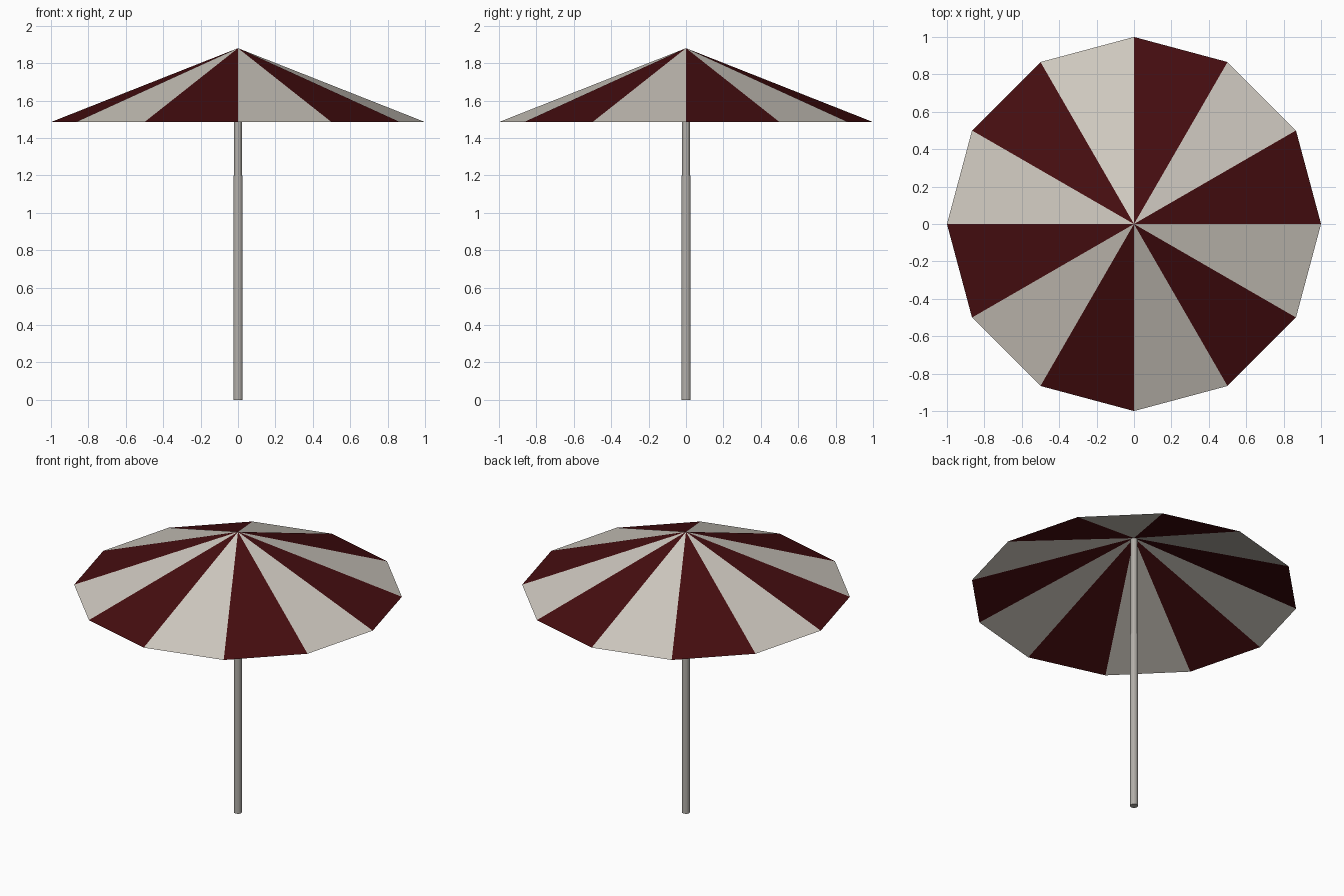
import bpy, bmesh
from math import cos, sin, pi

if "Cube" in bpy.data.objects:
    bpy.data.objects.remove(bpy.data.objects["Cube"])

PANELS, RADIUS, RIM_Z, APEX_Z = 12, 1.0, 1.485, 1.88


def material(name, color):
    m = bpy.data.materials.new(name)
    m.diffuse_color = color
    m.use_nodes = True
    m.node_tree.nodes["Principled BSDF"].inputs["Base Color"].default_value = m.diffuse_color
    return m


red = material("dark_red_fabric", (0.06, 0.004, 0.005, 1))
cream = material("cream_fabric", (0.62, 0.58, 0.52, 1))
metal = material("pole_metal", (0.45, 0.43, 0.40, 1))

# Canopy: open twelve-sided cone with alternating panels
bm = bmesh.new()
apex = bm.verts.new((0, 0, APEX_Z))
rim = [bm.verts.new((RADIUS * cos(2 * pi * i / PANELS),
                     RADIUS * sin(2 * pi * i / PANELS), RIM_Z))
       for i in range(PANELS)]
for i in range(PANELS):
    face = bm.faces.new((apex, rim[i], rim[(i + 1) % PANELS]))
    face.material_index = i % 2
mesh = bpy.data.meshes.new("canopy")
bm.to_mesh(mesh)
bm.free()
mesh.materials.append(red)
mesh.materials.append(cream)
bpy.context.collection.objects.link(bpy.data.objects.new("canopy", mesh))


def tube(name, radius, z0, z1):
    bpy.ops.mesh.primitive_cylinder_add(vertices=12, radius=radius, depth=z1 - z0,
                                        location=(0, 0, (z0 + z1) / 2))
    ob = bpy.context.object
    ob.name = name
    ob.data.materials.append(metal)


# Two-stage telescopic pole
tube("lower_pole", 0.025, 0, 1.2)
tube("upper_pole", 0.021, 1.2, 1.87)
